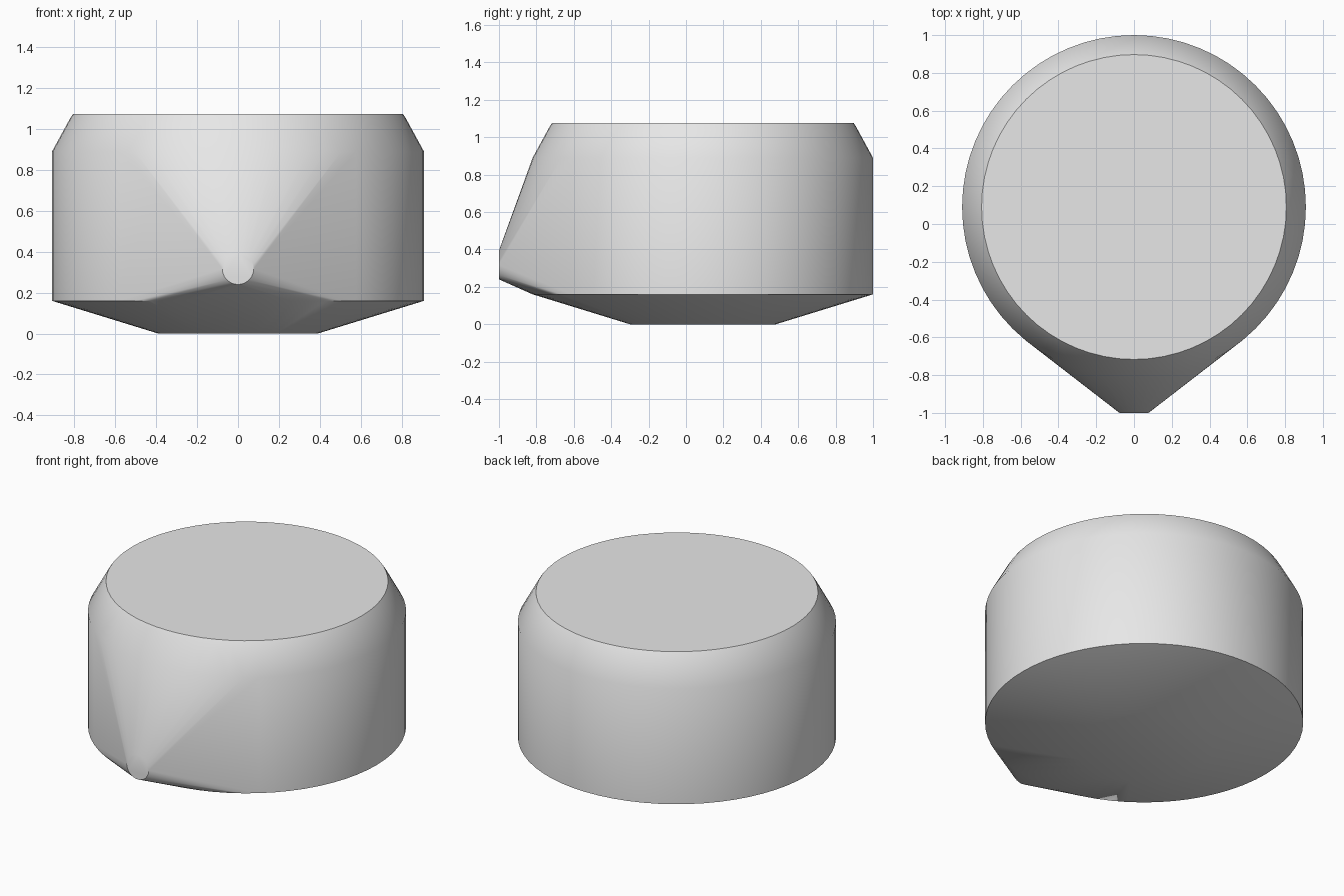
import bpy
import bmesh
from math import cos, sin, tau, radians

cube = bpy.data.objects.get("Cube")
if cube:
    bpy.data.objects.remove(cube, do_unlink=True)

SIDES = 64
CENTRE_Y = 0.09

# Plain grey material
grey = bpy.data.materials.new("plain_grey")
grey.use_nodes = True
colour = (0.8, 0.8, 0.8, 1)
grey.diffuse_color = colour
grey.node_tree.nodes["Principled BSDF"].inputs["Base Color"].default_value = colour

bm = bmesh.new()


def add_ring(point, count):
    for i in range(count):
        a = tau * i / count
        bm.verts.new(point(cos(a), sin(a)))


# Round body profile: radius and height, from the base up to the flat top
for r, z in [(0.39, 0), (0.91, 0.16), (0.91, 0.89), (0.82, 1.055), (0.807, 1.075)]:
    add_ring(lambda c, s: (r * c, CENTRE_Y + r * s, z), SIDES)

# Small round tip of the spout, facing the front
add_ring(lambda c, s: (0.077 * c, -1, 0.317 + 0.077 * s), 24)

# Stretch one skin over the body and the tip
hull = bmesh.ops.convex_hull(bm, input=bm.verts[:])
loose = [v for v in bm.verts if not v.link_faces]
bmesh.ops.delete(bm, geom=loose, context="VERTS")
bmesh.ops.dissolve_limit(bm, angle_limit=radians(0.2), verts=bm.verts[:], edges=bm.edges[:])
bmesh.ops.recalc_face_normals(bm, faces=bm.faces[:])

mesh = bpy.data.meshes.new("spouted_body")
bm.to_mesh(mesh)
bm.free()
mesh.materials.append(grey)
body = bpy.data.objects.new("spouted_body", mesh)
bpy.context.collection.objects.link(body)

# Smooth sides with crisp rims
bpy.ops.object.select_all(action="DESELECT")
body.select_set(True)
bpy.context.view_layer.objects.active = body
bpy.ops.object.shade_smooth_by_angle(angle=radians(32))
